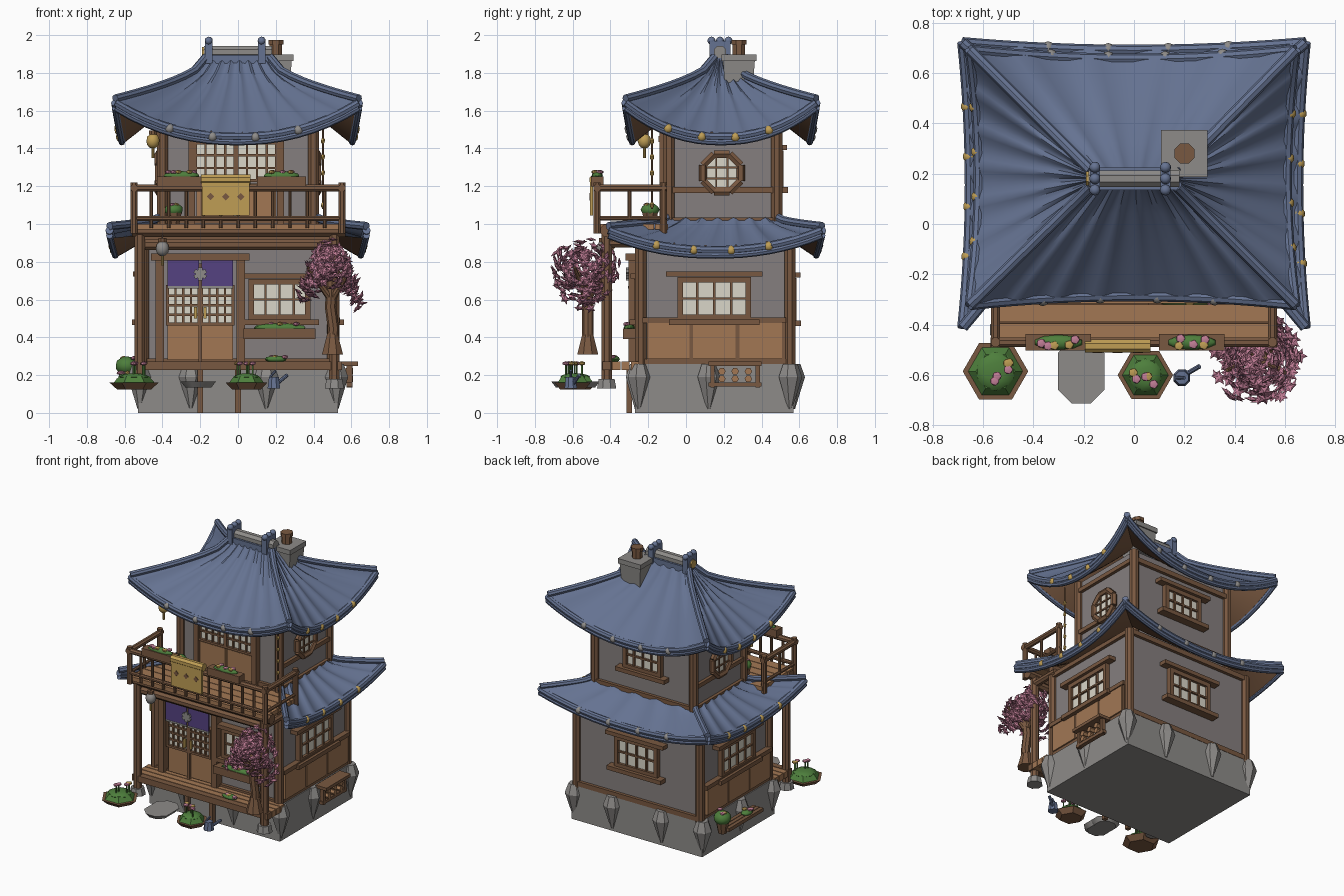
import bpy, bmesh, math, random
from mathutils import Vector as V, Matrix as Mx

if "Cube" in bpy.data.objects:
    bpy.data.objects.remove(bpy.data.objects["Cube"])
random.seed(4)
COL = dict(roof_blue=(.13, .17, .285), dark_wood=(.19, .098, .052), light_wood=(.36, .185, .088),
           wall_grey=(.235, .212, .21), stone_grey=(.27, .26, .25), leaf_green=(.075, .21, .045),
           blossom_pink=(.54, .21, .31), curtain_purple=(.09, .055, .22), gold=(.52, .34, .09), pane_cream=(.7, .67, .58))
MAT = {}
for n, c in COL.items():
    MAT[n] = bpy.data.materials.new(n)
    MAT[n].diffuse_color = (*c, 1)
ROOF, DARK, LIGHT, WALL, STONE, GREEN, PINK, PURPLE, GOLD, PANE = COL
I4 = Mx.Identity(4)

def finish(name, me, mat):
    me.materials.clear()
    me.materials.append(MAT[mat])
    me.shade_smooth()
    me.set_sharp_from_angle(angle=math.radians(38))
    ob = bpy.data.objects.new(name, me)
    bpy.context.collection.objects.link(ob)
    return ob

def from_bm(name, bm, mat):
    me = bpy.data.meshes.new(name)
    bm.to_mesh(me)
    bm.free()
    return finish(name, me, mat)

def box(name, mat, c, s, M=I4, rot=I4):
    bm = bmesh.new()
    bmesh.ops.create_cube(bm, size=1, matrix=M @ Mx.Translation(c) @ rot @ Mx.Diagonal((*s, 1)))
    return from_bm(name, bm, mat)

def rod(name, mat, a, b, r, r2=None, n=8, M=I4):
    a, b = V(a), V(b)
    d = b - a
    bm = bmesh.new()
    R = d.to_track_quat('Z', 'Y').to_matrix().to_4x4()
    bmesh.ops.create_cone(bm, cap_ends=True, segments=n, radius1=r, radius2=r if r2 is None else r2, depth=d.length,
                          matrix=M @ Mx.Translation((a + b) / 2) @ R @ Mx.Rotation(math.pi / n, 4, 'Z'))
    return from_bm(name, bm, mat)

def ball(name, mat, c, s, M=I4, sub=2):
    bm = bmesh.new()
    s = s if isinstance(s, tuple) else (s, s, s)
    bmesh.ops.create_icosphere(bm, subdivisions=sub, radius=1, matrix=M @ Mx.Translation(c) @ Mx.Diagonal((*s, 1)))
    return from_bm(name, bm, mat)

def tube(name, mat, pts, r):
    cu = bpy.data.curves.new(name, 'CURVE')
    cu.dimensions, cu.bevel_depth, cu.bevel_resolution, cu.use_fill_caps = '3D', r, 2, True
    sp = cu.splines.new('POLY')
    sp.points.add(len(pts) - 1)
    for p, q in zip(sp.points, pts):
        p.co = (*q, 1)
    tmp = bpy.data.objects.new(name + "_path", cu)
    me = bpy.data.meshes.new_from_object(tmp)
    bpy.data.objects.remove(tmp)
    return finish(name, me, mat)

# Curved hip roofs: tiled top, wooden soffit, eave rims and hip poles
def roof(name, inner, outer, ztop, ztip, zmid, inset, sides, ribs):
    def corners(r): return [V((r[0], r[1])), V((r[2], r[1])), V((r[2], r[3])), V((r[0], r[3]))]
    ci, co = corners(inner), corners(outer)
    inward = [V((0, 1)), V((-1, 0)), V((0, -1)), V((1, 0))]
    def pt(k, s, t, dz=0):
        u, j, w = (s + 1) / 2, (k + 1) % 4, abs(s) ** 2
        a = ci[k].lerp(ci[j], u)
        b = co[k].lerp(co[j], u) + inward[k] * inset * (1 - w)
        e = zmid + (ztip - zmid) * abs(s) ** 2.2
        p = a.lerp(b, t)
        return V((p.x, p.y, ztop + (e - ztop) * t ** (.85 - .3 * w) + dz))
    for k in sides:
        n = ribs[k] * 6
        for part, mat, dz, amp in (("tiles", ROOF, 0, .02), ("soffit", DARK, -.05, 0)):
            bm = bmesh.new()
            rows = []
            for i in range(9):
                rows.append([bm.verts.new(pt(k, 2 * j / n - 1, i / 8, dz + amp * min(.8, max(0, math.sin(2 * math.pi * j / 6 + .5)))))
                             for j in range(n + 1)])
            for r0, r1 in zip(rows, rows[1:]):
                for j in range(n):
                    q = (r0[j], r1[j], r1[j + 1], r0[j + 1])
                    bm.faces.new(q if dz == 0 else q[::-1])
            from_bm(f"{name}_{part}", bm, mat)
        for dz, r in ((-.008, .022), (-.036, .018)):
            tube(name + "_eave_rim", ROOF, [pt(k, s / 8 - 1, 1, dz) for s in range(17)], r)
        for s in (-.55, -.2, .15, .5):
            ball(name + "_eave_stud", STONE if k % 2 == 0 else GOLD, pt(k, s, 1.01, -.01), .026)
        for s in (-1, 1):
            tube(name + "_hip_pole", ROOF, [pt(k, s, t / 8, .014) for t in range(9)], .022)

roof("upper_roof", (-.17, .15, .17, .21), (-.65, -.32, .64, .69), 1.87, 1.65, 1.47, .035, (0, 1, 2, 3), (8, 7, 5, 7))
roof("lower_roof", (-.42, -.1, .42, .49), (-.68, -.41, .68, .72), 1.02, .975, .87, .03, (1, 2, 3), (8, 7, 5, 7))

# Ridge cap with end blocks
rod("ridge_cap", STONE, (-.18, .18, 1.91), (.18, .18, 1.91), .035)
box("ridge_base", ROOF, (0, .18, 1.87), (.36, .09, .05))
for x in (-.155, .125):
    box("ridge_end", ROOF, (x, .18, 1.91), (.04, .11, .12))
    for y in (.135, .18, .225):
        ball("ridge_knob", ROOF, (x, y, 1.97), .022)
for x in (-.185, .17):
    rod("ridge_disc", GOLD, (x - .005, .18, 1.91), (x + .005, .18, 1.91), .03)

# Chimney
rod("chimney_shaft", STONE, (.2, .28, 1.68), (.2, .28, 1.87), .1, .12, 4)
box("chimney_cap", STONE, (.2, .28, 1.88), (.185, .185, .035))
rod("chimney_pipe", DARK, (.2, .28, 1.89), (.2, .28, 1.96), .036)
rod("chimney_pipe_rim", DARK, (.2, .28, 1.95), (.2, .28, 1.975), .043)

# Stone base with boulders
box("stone_base", STONE, (0, .15, .13), (1.06, .84, .26))
rocks = [(x, y) for x in (-.52, .52) for y in (-.25, .12, .55)] + [(-.2, .565), (.2, .565), (-.25, -.26), (.15, -.26)]
for x, y in rocks:
    rod("base_boulder", STONE, (x, y, .02), (x, y, .19), .012, .065, 7)
    rod("base_boulder_top", STONE, (x, y, .19), (x, y, .26), .065, .04, 7)

# Walls, corner posts and beams of both storeys
def storey(tag, x, y0, y1, z0, z1, beams):
    box(tag + "_walls", WALL, (0, (y0 + y1) / 2, (z0 + z1) / 2), (2 * x, y1 - y0, z1 - z0))
    for px in (-x, x):
        for py in (y0, y1):
            rod(tag + "_post", DARK, (px, py, z0 - .02), (px, py, z1), .032)
        for z in beams:
            box(tag + "_side_beam", DARK, (px, (y0 + y1) / 2, z), (.045, y1 - y0, .03))
    for py in (y0, y1):
        for z in (beams[0], beams[-1]):
            box(tag + "_beam", DARK, (0, py, z), (2 * x, .045, .035))
storey("ground_floor", .5, -.24, .55, .26, .9, (.27, .88))
storey("upper_floor", .4, -.09, .48, .96, 1.57, (1.02, 1.18, 1.5))

# Windows; local frame faces -y, turned to the wall
def wall(x, y, deg): return Mx.Translation((x, y, 0)) @ Mx.Rotation(math.radians(deg), 4, 'Z')
def lattice(tag, M, cx, cz, w, h, nx, nz, f=.03):
    box(tag + "_pane", PANE, (cx, -.008, cz), (w, .016, h), M)
    for i in range(nx + 1):
        e = i in (0, nx)
        box(tag + "_bar", DARK, (cx - w / 2 + w * i / nx, -.015, cz), (f if e else .012, .04 if e else .03, h + f), M)
    for i in range(nz + 1):
        e = i in (0, nz)
        box(tag + "_bar", DARK, (cx, -.015, cz - h / 2 + h * i / nz), (w + f, .04 if e else .03, f if e else .012), M)
def window(tag, M, cx, cz, w, h):
    lattice(tag, M, cx, cz, w, h, 4, 2)
    box(tag + "_header", DARK, (cx, -.025, cz + h / 2 + .03), (w + .15, .06, .028), M)
    box(tag + "_sill", DARK, (cx, -.025, cz - h / 2 - .025), (w + .12, .07, .03), M)

window("front_window", wall(0, -.24, 0), .22, .6, .3, .19)
window("back_window", wall(0, .55, 180), 0, .6, .32, .2)
window("upper_back_window", wall(0, .48, 180), 0, 1.29, .28, .17)
for x, a, tag in ((.5, 90, "right"), (-.5, -90, "left")):
    M = wall(x, .15, a)
    window(tag + "_window", M, 0, .605, .36, .2)
    box(tag + "_rail", DARK, (0, -.015, .49), (.76, .05, .03), M)
    for i in (-1, 0, 1):
        box(tag + "_wainscot", LIGHT, (i * .245, -.015, .38), (.225, .035, .19), M)
        box(tag + "_wainscot_batten", DARK, (i * .245 + .122, -.01, .38), (.02, .035, .19), M)
    # octagonal upper window
    U = wall(x * .8, .19, a)
    rod(tag + "_round_pane", PANE, (0, .01, 1.27), (0, -.02, 1.27), .1, M=U)
    ring = [V((.108 * math.cos(q), -.02, 1.27 + .108 * math.sin(q))) for q in [math.pi / 8 + i * math.pi / 4 for i in range(8)]]
    for i in range(8):
        rod(tag + "_round_frame", DARK, ring[i - 1], ring[i], .022, n=6, M=U)
    for d in (-.03, .03):
        box(tag + "_round_bar", DARK, (d, -.02, 1.27), (.01, .016, .19), U)
        box(tag + "_round_bar", DARK, (0, -.02, 1.27 + d), (.19, .016, .01), U)

# Front doors with curtain
D = wall(-.2, -.255, 0)
for x in (-.215, .215):
    box("door_jamb", DARK, (x, -.015, .55), (.045, .07, .56), D)
box("door_lintel", DARK, (0, -.02, .825), (.52, .09, .035), D)
for s in (-1, 1):
    box("door_panel", LIGHT, (s * .09, -.005, .375), (.165, .03, .19), D)
    lattice("door_lattice", D, s * .09, .57, .165, .2, 4, 4, .016)
    box("door_curtain", PURPLE, (s * .09, -.045, .74), (.168, .01, .14), D)
    box("curtain_hem", STONE, (s * .09, -.046, .665), (.168, .012, .012), D)
    box("door_handle", GOLD, (s * .025, -.04, .53), (.014, .02, .06), D)
box("door_middle", DARK, (0, -.015, .53), (.02, .045, .52), D)
for q in range(3):
    box("curtain_star", STONE, (0, -.056, .735), (.022, .012, .07), D, Mx.Rotation(q * math.pi / 3, 4, 'Y'))

# Upper balcony door
B = wall(-.01, -.1, 0)
for x in (-.235, .235):
    box("balcony_door_jamb", DARK, (x, -.01, 1.24), (.035, .06, .5), B)
for s in (-1, 1):
    box("balcony_door_panel", LIGHT, (s * .11, -.01, 1.12), (.2, .03, .19), B)
    lattice("balcony_lattice", B, s * .11, 1.33, .21, .2, 4, 3, .016)
box("balcony_door_head", DARK, (0, -.02, 1.45), (.5, .05, .03), B)

# Porch deck, posts and beams
for i in range(4):
    box("porch_plank", DARK if i == 0 else LIGHT, (0, -.42 + i * .05, .25), (1.1, .044, .045))
for x in (-.52, .51):
    rod("porch_post", DARK, (x, -.42, .16), (x, -.42, .97), .03)
    rod("porch_post_foot", STONE, (x, -.42, .13), (x, -.42, .18), .055, .045)
    rod("porch_tie", DARK, (x, -.42, .9), (x, -.2, .9), .025)
for x in (-.2, 0):
    box("porch_stilt", DARK, (x, -.3, .12), (.03, .03, .24))
rod("porch_log", DARK, (-.56, -.42, .965), (.57, -.42, .965), .036)
rod("porch_lower_log", DARK, (-.5, -.4, .89), (.5, -.4, .89), .03)
box("front_fascia", DARK, (0, -.25, .93), (1.02, .04, .1))

# Balcony deck and railing
for i in range(5):
    box("balcony_plank", LIGHT, (0, -.43 + i * .075, .985), (1.1, .07, .03))
for x in (-.55, .55):
    for y in (-.47, -.12):
        rod("rail_post", DARK, (x, y, .95), (x, y, 1.22), .02)
    rod("side_top_rail", DARK, (x, -.49, 1.19), (x, -.1, 1.19), .02)
    rod("side_low_rail", DARK, (x, -.47, 1.03), (x, -.1, 1.03), .012)
    rod("side_baluster", DARK, (x, -.3, 1), (x, -.3, 1.19), .011)
rod("front_top_rail", DARK, (-.57, -.47, 1.19), (.57, -.47, 1.19), .02)
rod("front_low_rail", DARK, (-.55, -.47, 1.03), (.55, -.47, 1.03), .014)
for i in range(1, 12):
    rod("front_baluster", DARK, (-.55 + i * .0917, -.47, .98), (-.55 + i * .0917, -.47, 1.19), .01)
box("banner", GOLD, (-.065, -.5, 1.14), (.25, .015, .19))
rod("banner_roll", GOLD, (-.195, -.485, 1.235), (.065, -.485, 1.235), .028)
for i in (-1, 0, 1):
    box("banner_diamond", DARK, (-.065 + i * .08, -.508, 1.145), (.028, .008, .028), rot=Mx.Rotation(math.pi / 4, 4, 'Y'))

# Plants: planter boxes, ground patches, pots
def foliage(c, sx, sy, h, n=4, tall=.03):
    ball("leaves", GREEN, c, (sx, sy, h))
    for i in range(n):
        x, y = c[0] + sx * random.uniform(-.8, .8), c[1] + sy * random.uniform(-.6, .6)
        z = c[2] + h * .6 + tall
        rod("flower_stem", GREEN, (x, y, c[2]), (x, y, z), .005, n=5)
        ball("flower", (PINK, GOLD, PINK)[i % 3], (x, y, z), (.02, .02, .012), sub=1)
for x, y, z, w in ((-.3, -.47, 1.225, .26), (.23, -.47, 1.225, .26), (.22, -.3, .42, .38)):
    box("planter_box", DARK, (x, y, z), (w, .065, .055))
    foliage((x, y, z + .03), w * .38, .03, .025, 5, .005)
for x, y, r in ((-.55, -.585, .13), (.045, -.6, .11)):
    rod("patch_soil", DARK, (x, y, .125), (x, y, .16), r * .7, r, 6)
    rod("patch_grass", GREEN, (x, y, .15), (x, y, .195), r * .9, r * .6, 6)
    foliage((x, y, .19), r * .6, r * .6, .02, 5, .06)
foliage((.2, -.38, .285), .06, .03, .018, 3, .0)
rod("balcony_pot", DARK, (-.34, -.19, 1), (-.34, -.19, 1.06), .032, .045)
foliage((-.34, -.19, 1.075), .05, .05, .035, 2, .005)
for i in range(3):
    box("left_shelf", DARK, (-.57 - .03 * i, .22, .17), (.026, .4, .025))
rod("left_pot", DARK, (-.59, .42, .14), (-.59, .42, .22), .03, .045)
foliage((-.59, .42, .25), .06, .06, .05, 3, .01)
foliage((-.6, .15, .19), .035, .05, .02, 3, .01)

# Stepping stones and watering can
for y, r in ((-.55, .1), (-.62, .1)):
    rod("stepping_stone", STONE, (-.21, y, .135), (-.21, y, .165), r * .75, r)
rod("can_body", ROOF, (.19, -.61, .13), (.19, -.61, .19), .036, .028)
rod("can_spout", ROOF, (.2, -.6, .15), (.26, -.565, .2), .01)
rod("can_handle", ROOF, (.17, -.61, .19), (.2, -.61, .225), .007)

# Side rack with pegs
for z in (.15, .26):
    box("side_rack_rail", DARK, (.59, .26, z), (.09 if z > .2 else .03, .28, .022))
for y in (.14, .38):
    box("side_rack_leg", DARK, (.59, y, .2), (.03, .022, .13))
for y in (.19, .26, .33):
    for z in (.18, .22):
        rod("rack_peg", LIGHT, (.57, y, z), (.61, y, z), .02, n=6)

# Lanterns and hanging beads
for x, y, z, m in ((-.45, -.22, 1.44, GOLD), (-.4, -.44, .87, STONE)):
    ball("lantern", m, (x, y, z), (.036, .036, .042))
    rod("lantern_cap", DARK, (x, y, z + .035), (x, y, z + .055), .022)
    rod("lantern_cord", DARK, (x, y, z + .03), (x, y, z + .1), .004)
    rod("lantern_tassel", GOLD, (x, y, z - .09), (x, y, z - .03), .009)
rod("bead_cord", DARK, (.45, -.18, 1.08), (.45, -.18, 1.56), .006)
for i in range(5):
    ball("bead", GOLD, (.45, -.18, 1.1 + i * .085), (.012, .012, .02), sub=1)

# Blossom tree
tube("tree_trunk", DARK, [(.5, -.52, .32), (.505, -.52, .45), (.49, -.52, .56), (.5, -.53, .72)], .03)
rod("tree_root", DARK, (.5, -.52, .31), (.5, -.52, .42), .06, .03)
for dx, dy in ((-.12, -.05), (.11, -.06), (.02, .13)):
    rod("tree_branch", DARK, (.495, -.525, .6), (.49 + dx, -.53 + dy, .77), .022, .008)
bm = bmesh.new()
for i in range(260):
    d = V((random.gauss(0, 1), random.gauss(0, 1), random.gauss(0, 1))).normalized() * random.uniform(.5, 1)
    d = V((d.x * .185, d.y * .19, d.z * .14 - .25 * d.x * d.x))
    T = Mx.Translation(V((.485, -.535, .785)) + d) @ d.to_track_quat('Z', 'Y').to_matrix().to_4x4() @ \
        Mx.Rotation(random.uniform(-.7, .7), 4, 'X') @ Mx.Rotation(random.uniform(0, 6), 4, 'Z')
    top, bot = bm.verts.new(T @ V((0, 0, .01))), bm.verts.new(T @ V((0, 0, -.008)))
    rim = [bm.verts.new(T @ V((r * math.cos(a * .628), r * math.sin(a * .628), 0))) for a in range(10) for r in ((.032, .016)[a % 2],)]
    for a in range(10):
        bm.faces.new((rim[a - 1], rim[a], top))
        bm.faces.new((rim[a], rim[a - 1], bot))
from_bm("tree_blossom", bm, PINK)

for m in bpy.data.materials:
    if m.users and not m.is_grease_pencil:
        m.use_nodes = True
        m.node_tree.nodes["Principled BSDF"].inputs["Base Color"].default_value = m.diffuse_color
